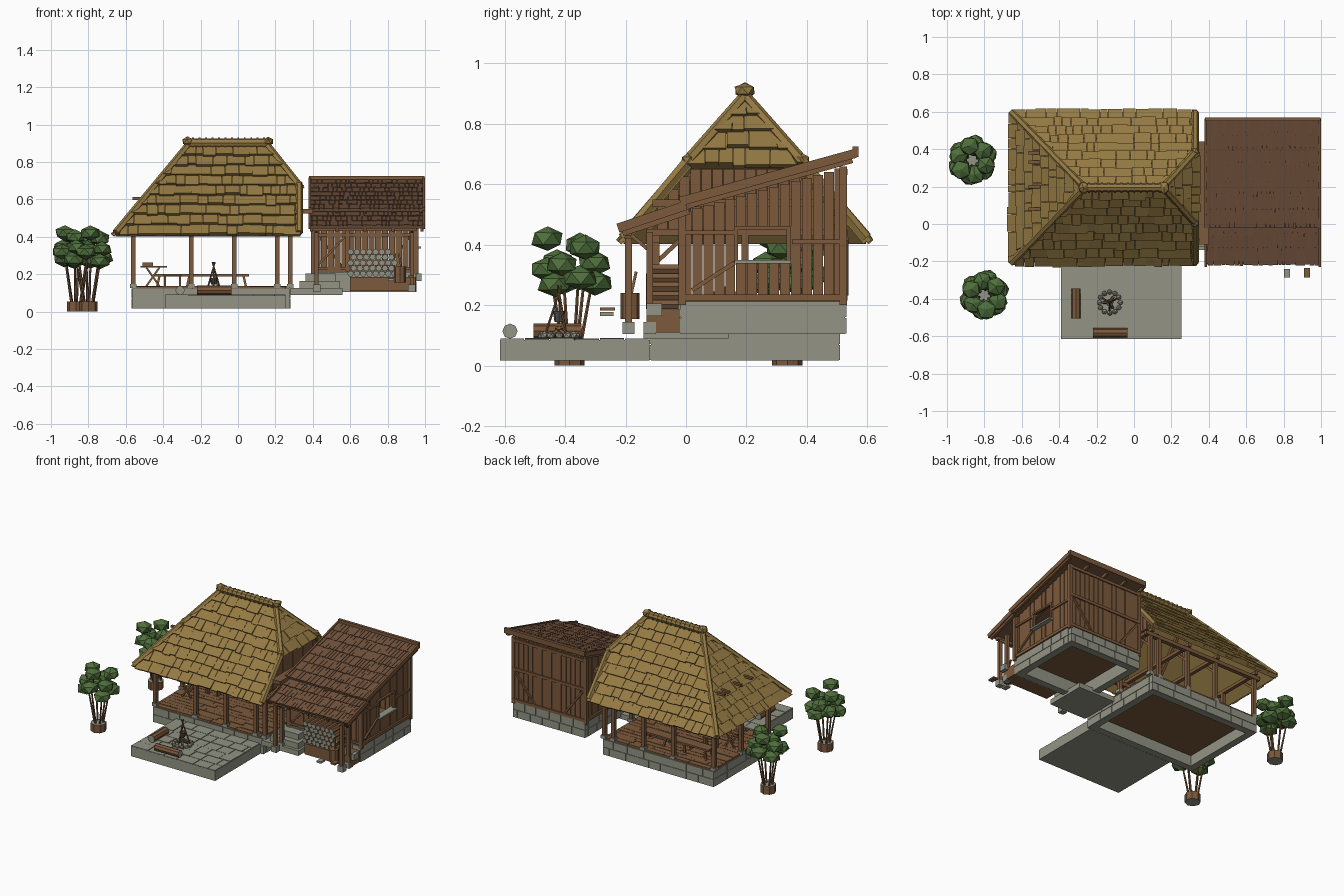
import bpy, bmesh, math, random
from mathutils import Vector as V

if "Cube" in bpy.data.objects:
    bpy.data.objects.remove(bpy.data.objects["Cube"])
random.seed(4)
R = random.uniform

def mat(name, r, g, b):
    m = bpy.data.materials.new(name)
    m.diffuse_color = (r, g, b, 1)
    m.use_nodes = True
    m.node_tree.nodes["Principled BSDF"].inputs["Base Color"].default_value = m.diffuse_color
    return m

THATCH = mat("thatch", .30, .195, .056)
STONE = mat("stone", .292, .296, .232)
WOOD = mat("wood", .20, .10, .045)
SHINGLE = mat("brown_shingle", .165, .083, .045)
LEAF = mat("leaf", .078, .16, .045)
IRON = mat("charred", .08, .075, .07)

def hexa(bm, b, t, m=0):
    vs = [bm.verts.new(p) for p in list(b) + list(t)]
    for f in ((3, 2, 1, 0), (4, 5, 6, 7), (0, 1, 5, 4), (1, 2, 6, 5), (2, 3, 7, 6), (3, 0, 4, 7)):
        bm.faces.new([vs[i] for i in f]).material_index = m

def box(bm, x0, x1, y0, y1, z0, z1, m=0):
    q = [(x0, y0), (x1, y0), (x1, y1), (x0, y1)]
    hexa(bm, [(x, y, z0) for x, y in q], [(x, y, z1) for x, y in q], m)

def frame(p, q):
    d = (V(q) - V(p)).normalized()
    a = d.cross(V((0, 0, 1)) if abs(d.z) < .95 else V((0, 1, 0))).normalized()
    return a, a.cross(d)

def beam(bm, p, q, w, h, m=0):
    a, b = frame(p, q)
    c = [a * s * w / 2 + b * t * h / 2 for s, t in ((-1, -1), (1, -1), (1, 1), (-1, 1))]
    hexa(bm, [V(p) + k for k in c], [V(q) + k for k in c], m)

def rod(bm, p, q, r0, r1, n=8, m=0, end=0):
    a, b = frame(p, q)
    ring = [a * math.cos(math.tau * i / n) + b * math.sin(math.tau * i / n) for i in range(n)]
    lo = [bm.verts.new(V(p) + k * r0) for k in ring]
    hi = [bm.verts.new(V(q) + k * r1) for k in ring]
    for i in range(n):
        j = (i + 1) % n
        bm.faces.new((lo[i], lo[j], hi[j], hi[i])).material_index = m
    for f in (lo[::-1], hi):
        bm.faces.new(f).material_index = end

def blob(bm, c, sx, sy, sz, m=0):
    vs = bmesh.ops.create_icosphere(bm, subdivisions=1, radius=1)["verts"]
    k = R(0, 3)
    for v in vs:
        x, y, z = v.co * R(.92, 1.08)
        v.co = V(c) + V(((x * math.cos(k) - y * math.sin(k)) * sx, (x * math.sin(k) + y * math.cos(k)) * sy, z * sz))
    for f in {f for v in vs for f in v.link_faces}:
        f.material_index = m

def done(bm, name, *mats):
    bmesh.ops.recalc_face_normals(bm, faces=bm.faces)
    me = bpy.data.meshes.new(name)
    bm.to_mesh(me)
    bm.free()
    for m in mats:
        me.materials.append(m)
    ob = bpy.data.objects.new(name, me)
    bpy.context.collection.objects.link(ob)

def splits(a, b, lo, hi):
    """Random cut points from a to b."""
    out = [a]
    while b - out[-1] > hi:
        out.append(out[-1] + R(lo, hi))
    return out + [b]

def roof(name, pts, rows, lo, hi, lift, rag, m):
    """Sheathing plus rows of ragged wedge tiles, clipped to a convex outline."""
    pts = [V(p) for p in pts]
    o, u = pts[0], (pts[1] - pts[0]).normalized()
    n = u.cross(pts[2] - pts[1]).normalized()
    w = n.cross(u)
    loc = [((p - o).dot(u), (p - o).dot(w)) for p in pts]
    top = max(p[1] for p in loc)
    def span(v):
        v = min(max(v, 1e-4), top - 1e-4)
        xs = []
        for (a, c), (b, d) in zip(loc, loc[1:] + loc[:1]):
            if (c - v) * (d - v) < 0:
                xs.append(a + (b - a) * (v - c) / (d - c))
        return min(xs), max(xs)
    P = lambda x, y, z: o + u * x + w * y + n * z
    bm = bmesh.new()
    under = [bm.verts.new(p - n * .012) for p in pts]
    over = [bm.verts.new(p) for p in pts]
    bm.faces.new(under[::-1]); bm.faces.new(over)
    for i in range(len(pts)):
        j = (i + 1) % len(pts)
        bm.faces.new((under[i], under[j], over[j], over[i]))
    h = top / rows
    for r in range(rows):
        s = span(r * h)
        cuts = splits(s[0] - R(0, lo), s[1] + .001, lo, hi)
        for a, b in zip(cuts, cuts[1:]):
            v0, v1 = r * h - R(0, rag), min((r + 1.15) * h, top)
            (l0, h0), (l1, h1) = span(v0), span(v1)
            cl = lambda x, l, k: min(max(x, l), k)
            A, B, C, D = cl(a + .001, l0, h0), cl(b - .001, l0, h0), cl(b - .001, l1, h1), cl(a + .001, l1, h1)
            if B - A < .004:
                continue
            D, C = min(D, C - .001), max(C, D + .001)
            t = lift * R(.75, 1.2)
            hexa(bm, [P(A, v0, 0), P(B, v0, 0), P(C, v1, 0), P(D, v1, 0)],
                 [P(A, v0, t), P(B, v0, t), P(C, v1, .004), P(D, v1, .004)])
    done(bm, name, m)

def masonry(name, x0, x1, y0, y1, z0, z1, courses, t):
    """Hollow ring of stone blocks round a core."""
    bm = bmesh.new()
    e = .004
    for a, b, c, d in ((x0, x1, y0, y0 + t), (x0, x1, y1 - t, y1), (x0, x0 + t, y0 + t, y1 - t), (x1 - t, x1, y0 + t, y1 - t)):
        box(bm, max(a, x0 + e), min(b, x1 - e), max(c, y0 + e), min(d, y1 - e), z0, z1 - .002)
    h = (z1 - z0) / courses
    for k in range(courses):
        za, zb = z0 + k * h + .001, z0 + (k + 1) * h - .002
        for y in (y0, y1 - .03):
            cs = splits(x0, x1, .08, .13)
            for a, b in zip(cs, cs[1:]):
                box(bm, a + .002, b - .002, y, y + .03, za, zb)
        for x in (x0, x1 - .03):
            cs = splits(y0 + .03, y1 - .03, .08, .13)
            for a, b in zip(cs, cs[1:]):
                box(bm, x, x + .03, a + .002, b - .002, za, zb)
    done(bm, name, STONE)

# foundations, patio and steps
masonry("pavilion_foundation", -.57, .28, -.12, .51, .017, .125, 2, .05)
masonry("shed_foundation", .40, .955, -.02, .53, .105, .215, 2, .05)
bm = bmesh.new()
box(bm, -.39, .255, -.615, -.12, .017, .085)
for i in range(6):
    y = -.614 + i * .0823
    cs = splits(-.39, .255, .08, .13)
    for a, b in zip(cs, cs[1:]):
        box(bm, a + .002, b - .002, y, y + .079, .085, R(.088, .091))
done(bm, "patio", STONE)
bm = bmesh.new()
box(bm, .28, .56, -.14, .14, .09, .125)
box(bm, .33, .545, -.12, .0, .125, .165)
box(bm, .36, .52, -.08, .0, .165, .205)
done(bm, "stone_steps", STONE)

# plank floors
bm = bmesh.new()
box(bm, -.535, .245, -.085, .475, .09, .12)
for i in range(17):
    y = -.115 + i * .0365
    cs = splits(-.565, .275, .08, .2)
    for a, b in zip(cs, cs[1:]):
        box(bm, a + .001, b - .001, y, y + .0345, .12, R(.134, .137))
box(bm, .41, .945, -.01, .52, .19, .222)
done(bm, "plank_floor", WOOD)

# pavilion posts, plates, ties and braces
bm = bmesh.new()
grid = [(x, y) for x in (-.56, -.25, -.02, .21) for y in (-.10, .49)]
grid += [(-.56, .195), (.28, -.10), (.28, .49), (.28, .195)]
for x, y in grid:
    box(bm, x - .018, x + .018, y - .018, y + .018, .125, .148, 1)
    box(bm, x - .012, x + .012, y - .012, y + .012, .148, .43)
for y in (-.10, .49):
    box(bm, -.6, .32, y - .014, y + .014, .405, .43)
    s = 1 if y < 0 else -1
    for x in (-.56, -.25, -.02, .28):
        beam(bm, (x, y, .34), (x, y + s * .08, .415), .014, .014)
for x in (-.56, -.25, -.02, .28):
    box(bm, x - .012, x + .012, -.13, .52, .43, .452)
    if -.5 < x < .2:
        for s in (-1, 1):
            beam(bm, (x, .195 + s * .32, .45), (x, .195, .85), .018, .02)
        beam(bm, (x, .195, .45), (x, .195, .66), .02, .02)
done(bm, "pavilion_frame", WOOD, STONE)

# plank gable on the pavilion's right end
bm = bmesh.new()
for i in range(16):
    y = -.095 + i * .0365
    zt = min(.65, .39 + (.41 - abs(y + .017 - .195)) * 1.12)
    if zt > .46:
        box(bm, .295, .308, y, y + .034, .45, zt)
done(bm, "gable_boards", WOOD)

# thatched roof: left hip, right half hip
E, T, M = .410, .885, .660
x0, x1, r0, r1, ya, yb, yc = -.655, .335, -.265, .155, -.206, .596, .195
ga, gb = yc - .19, yc + .19
roof("thatch_front", [(x0, ya, E), (x1, ya, E), (x1, ga, M), (r1, yc, T), (r0, yc, T)], 9, .035, .1, .021, .012, THATCH)
roof("thatch_back", [(x1, yb, E), (x0, yb, E), (r0, yc, T), (r1, yc, T), (x1, gb, M)], 9, .035, .1, .021, .012, THATCH)
roof("thatch_left_hip", [(x0, yb, E), (x0, ya, E), (r0, yc, T)], 9, .035, .1, .021, .012, THATCH)
roof("thatch_right_hip", [(x1, ga, M), (x1, gb, M), (r1, yc, T)], 4, .035, .1, .02, .012, THATCH)

# bundled ridge and hip rolls
bm = bmesh.new()
rod(bm, (r0 - .02, yc, .902), (r1 + .02, yc, .902), .024, .024, 8)
for i in range(12):
    x = r0 + .02 + i * .0345
    rod(bm, (x, yc, .902), (x + .01, yc, .902), .028, .028, 8)
for x in (r0 - .005, r1 + .005):
    blob(bm, (x, yc, .91), .03, .037, .026)
for y, g in ((ya, ga), (yb, gb)):
    rod(bm, (x0 + .002, y, E + .012), (r0, yc, T + .008), .02, .018, 6)
    rod(bm, (x1 - .008, g, M + .015), (r1, yc, T + .008), .02, .018, 6)
    rod(bm, (x1 - .008, y, E + .012), (x1 - .008, g, M + .015), .02, .02, 6)
    blob(bm, (x1 - .01, g, M + .02), .024, .024, .022)
done(bm, "thatch_rolls", THATCH)
bm = bmesh.new()
for y in (.08, .2, .33, .38):
    beam(bm, (-.565, y, .605), (-.50, y, .605), .018, .014)
done(bm, "roof_pegs", WOOD)

# shed roof in two pitches, with rafters and ridge board
roof("shed_porch_roof", [(.383, -.215, .457), (.993, -.215, .457), (.993, .015, .532), (.383, .015, .532)], 3, .018, .032, .008, .006, SHINGLE)
roof("shed_main_roof", [(.383, -.015, .546), (.993, -.015, .546), (.993, .56, .704), (.383, .56, .704)], 7, .018, .032, .008, .006, SHINGLE)
bm = bmesh.new()
for x in (.392, .53, .68, .83, .984):
    beam(bm, (x, -.21, .438), (x, .01, .510), .016, .02)
    beam(bm, (x, -.02, .522), (x, .55, .68), .016, .02)
box(bm, .38, .996, .55, .57, .69, .725)
for x in (.383, .993):
    beam(bm, (x, -.225, .455), (x, .0, .53), .012, .03)
    beam(bm, (x, -.02, .543), (x, .56, .702), .012, .03)
done(bm, "shed_rafters", WOOD)

# shed walls: spaced planks, facing windows, frame and braces
zt = lambda y: .515 + .277 * y
bm = bmesh.new()
for i in range(15):
    y = -.015 + i * .0362
    for x in (.405, .935):
        d = R(0, .004)
        if .16 < y < .33:
            box(bm, x, x + .012 + d, y, y + .033, .215, .345)
            box(bm, x, x + .012 + d, y, y + .033, .455, zt(y))
        else:
            box(bm, x, x + .012 + d, y, y + .033, .215, zt(y))
for i in range(15):
    x = .407 + i * .0363
    box(bm, x, x + .0333, .512, .524 + R(0, .004), .215, .655)
    box(bm, x, x + .0333, -.012 - R(0, .004), .0, .215, .505)
for x in (.402, .953):
    for y in (-.012, .52):
        box(bm, x - .012, x + .012, y - .012, y + .012, .2, zt(y))
    s = .004 if x > .5 else -.004
    beam(bm, (x + s, 0, .225), (x + s, .52, .225), .012, .02)
    beam(bm, (x + s, .35, .41), (x + s, .52, .41), .01, .014)
    beam(bm, (x + s, .02, .25), (x + s, .16, .34), .01, .014)
    beam(bm, (x + s, 0, .44), (x + s, .16, .44), .01, .014)
    for y in (.165, .34):
        box(bm, x - .008, x + .009, y - .007, y + .007, .34, .46)
    box(bm, x - .008, x + .009, .16, .347, .45, .462)
for z in (.225, .44, .64):
    box(bm, .40, .955, .522, .534, z - .01, z + .01)
for p, q in ((.42, .56), (.935, .79)):
    beam(bm, (p, .53, .42), (q, .53, .235), .014, .012)
for z in (.23, .41, .49):
    box(bm, .40, .955, -.022, -.01, z - .008, z + .008)
beam(bm, (.43, -.02, .25), (.57, -.02, .40), .014, .012)
box(bm, .575, .595, -.024, -.01, .215, .49)
box(bm, .93, .978, .16, .348, .338, .349, 1)
done(bm, "shed_walls", WOOD, STONE)

# porch posts, log rack and stacked firewood
bm = bmesh.new()
for x in (.42, .93):
    for y in (-.19, -.12):
        box(bm, x - .011, x + .011, y - .011, y + .011, .12, zt(y) - .04)
        box(bm, x - .02, x + .02, y - .02, y + .02, .105, .145, 1)
    beam(bm, (x, -.12, .38), (x, -.19, .44), .012, .012)
box(bm, .40, .955, -.20, -.18, .43, .452)
box(bm, .955, .98, -.13, -.08, .165, .205, 1)
box(bm, .60, .95, -.13, -.02, .11, .185)
box(bm, .335, .40, -.11, .44, .525, .55)
done(bm, "porch_frame", WOOD, STONE)
bm = bmesh.new()
for r in range(5):
    for i in range(8 - r % 2 - (r == 4)):
        x, z = .602 + i * .0335 + (r % 2) * .0167, .203 + r * .029
        rod(bm, (x, -.125 - R(0, .008), z), (x, -.025, z), .0172, .0172, 6, 0, 1)
done(bm, "firewood", WOOD, STONE)
bm = bmesh.new()
rod(bm, (.865, -.185, .155), (.865, -.185, .24), .032, .032, 8)
beam(bm, (.875, -.185, .22), (.86, -.165, .31), .009, .009)
box(bm, .802, .835, -.285, -.24, .165, .178, 1)
box(bm, .91, .942, -.285, -.235, .182, .193)
done(bm, "chopping_block", WOOD, STONE)

# long bench and work table inside the pavilion
bm = bmesh.new()
box(bm, -.45, .06, .33, .40, .188, .2)
for x in (-.42, -.26, -.12, .03):
    for y, s in ((.34, -1), (.39, 1)):
        beam(bm, (x, y, .19), (x + .012 * (1 if x > -.2 else -1), y + s * .01, .136), .012, .012)
box(bm, -.52, -.38, .08, .18, .235, .245)
box(bm, -.51, -.455, .10, .15, .245, .262)
for y in (.09, .17):
    beam(bm, (-.49, y, .136), (-.42, y, .236), .01, .01)
    beam(bm, (-.42, y, .136), (-.49, y, .236), .01, .01)
box(bm, -.40, -.30, .2, .25, .19, .2)
for x in (-.39, -.31):
    box(bm, x - .006, x + .006, .21, .24, .136, .19)
done(bm, "indoor_furniture", WOOD)

# fire pit with tripod, pot and log seats
bm = bmesh.new()
cx, cy = -.13, -.42
for i in range(12):
    a = math.tau * i / 12
    blob(bm, (cx + .056 * math.cos(a), cy + .056 * math.sin(a), .1), .015, .015, .014, 1)
for i in range(3):
    a = math.tau * i / 3 + .5
    c, s = math.cos(a), math.sin(a)
    rod(bm, (cx + .05 * c, cy + .05 * s, .09), (cx - .008 * c, cy - .008 * s, .265), .005, .004, 6)
    rod(bm, (cx + .035 * s, cy - .035 * c, .097), (cx - .01 * s, cy + .01 * c, .125), .008, .008, 6)
rod(bm, (cx, cy, .145), (cx, cy, .18), .015, .02, 8, 2, 2)
rod(bm, (cx, cy, .18), (cx, cy, .255), .002, .002, 4, 2, 2)
done(bm, "fire_pit", WOOD, STONE, IRON)
bm = bmesh.new()
rod(bm, (-.22, -.582, .114), (-.035, -.582, .114), .025, .025, 8, 0, 1)
rod(bm, (-.31, -.505, .114), (-.31, -.345, .114), .025, .025, 8, 0, 1)
done(bm, "log_seats", WOOD, STONE)

# potted trees: splayed trunks under two tiers of flattened leaf clumps
for k, (x, y) in enumerate(((-.865, .34), (-.80, -.38))):
    bm = bmesh.new()
    rod(bm, (x, y - .005, 0), (x, y - .005, .055), .05, .05, 8, 0, 1)
    for i in range(6):
        a = math.tau * i / 6 + .4 + k
        c, s = math.cos(a), math.sin(a)
        z = (.275, .30, .28, .32, .27, .29)[i]
        rod(bm, (x + .028 * c, y + .028 * s, .05), (x + .07 * c, y + .07 * s, z), .007, .005, 6)
        blob(bm, (x + .08 * c, y + .08 * s, z), .062, .062, .042, 2)
        c, s = math.cos(a + .3), math.sin(a + .3)
        blob(bm, (x + .078 * c, y + .078 * s, z + .065 + .035 * (i % 2)), .056, .056, .042, 2)
    done(bm, "potted_tree_%d" % (k + 1), WOOD, STONE, LEAF)
